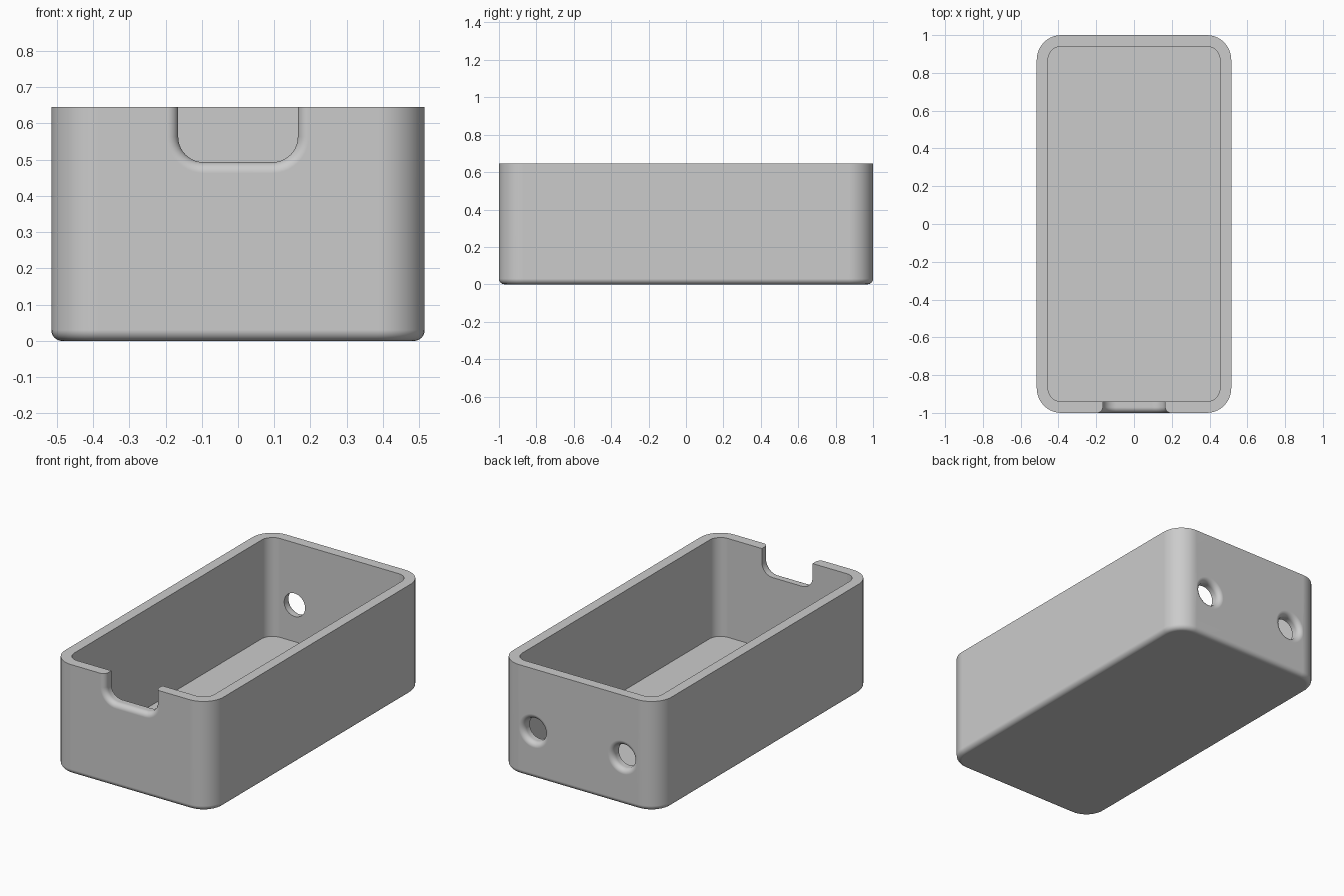
import bpy, bmesh
from math import sin, cos, pi, sqrt, radians

if "Cube" in bpy.data.objects:
    bpy.data.objects.remove(bpy.data.objects["Cube"], do_unlink=True)

# Main sizes
HX, HY, H = 0.515, 1.0, 0.645
WALL, FLOOR = 0.06, 0.064
CORNER, EDGE = 0.13, 0.03

grey = bpy.data.materials.new("light grey")
grey.use_nodes = True
grey.diffuse_color = (0.6, 0.6, 0.6, 1)
grey.node_tree.nodes["Principled BSDF"].inputs["Base Color"].default_value = (0.6, 0.6, 0.6, 1)


def rounded(hw, hh, r, steps=10):
    """Rounded rectangle outline, centred on the origin."""
    pts = []
    for q, (sx, sy) in enumerate([(1, 1), (-1, 1), (-1, -1), (1, -1)]):
        for i in range(steps + 1):
            a = (q + i / steps) * pi / 2
            pts.append((sx * (hw - r) + r * cos(a), sy * (hh - r) + r * sin(a)))
    return pts


def circle(r, n=48):
    return [(r * cos(2 * pi * i / n), r * sin(2 * pi * i / n)) for i in range(n)]


def loft(name, rings):
    """Closed solid skinned through rings of equal point count."""
    bm = bmesh.new()
    rows = [[bm.verts.new(p) for p in ring] for ring in rings]
    for a, b in zip(rows, rows[1:]):
        for i in range(len(a)):
            j = (i + 1) % len(a)
            bm.faces.new((a[i], a[j], b[j], b[i]))
    bm.faces.new(rows[0])
    bm.faces.new(rows[-1])
    bmesh.ops.recalc_face_normals(bm, faces=bm.faces)
    mesh = bpy.data.meshes.new(name)
    bm.to_mesh(mesh)
    bm.free()
    mesh.materials.append(grey)
    obj = bpy.data.objects.new(name, mesh)
    bpy.context.collection.objects.link(obj)
    return obj


def flared_cutter(name, outline, side, cx, cz):
    """Cutter through an end wall, with a rounded lip at the outside face."""
    steps = 8
    levels = [(HY + 0.05, EDGE)]
    for i in range(steps + 1):
        t = EDGE * (1 - cos(i / steps * pi / 2))
        levels.append((HY - t, EDGE - sqrt(max(0, EDGE ** 2 - (EDGE - t) ** 2))))
    levels.append((HY - 0.2, 0))
    return loft(name, [[(cx + u, side * y, cz + v) for u, v in outline(d)]
                       for y, d in levels])


# Open tray: rounded bottom edge, outer wall, rim, inner wall, floor
layers = []
for i in range(9):
    a = i / 8 * pi / 2
    layers.append((EDGE * (1 - sin(a)), EDGE * (1 - cos(a)), CORNER))
layers += [(0, H, CORNER), (WALL, H, CORNER - WALL), (WALL, FLOOR, CORNER - WALL)]
tray = loft("tray", [[(x, y, z) for x, y in rounded(HX - d, HY - d, r - (d if r == CORNER else 0))]
                     for d, z, r in layers])

# Front notch and the pair of rear holes
cutters = [flared_cutter("notch_cutter",
                         lambda d: rounded(0.165 + d, 0.207 + d, 0.07 + d),
                         -1, 0, 0.7)]
for sx, label in ((1, "left"), (-1, "right")):
    cutters.append(flared_cutter(label + "_hole_cutter", lambda d: circle(0.068 + d),
                                 1, sx * 0.29, 0.28))

bpy.ops.object.select_all(action="DESELECT")
bpy.context.view_layer.objects.active = tray
tray.select_set(True)
for cutter in cutters:
    cutter.hide_render = True
    mod = tray.modifiers.new(cutter.name, "BOOLEAN")
    mod.operation, mod.solver, mod.object = "DIFFERENCE", "EXACT", cutter
    bpy.ops.object.modifier_apply(modifier=mod.name)
    bpy.data.objects.remove(cutter, do_unlink=True)

# Smooth fillets, crisp rims, flat walls
bpy.ops.object.shade_smooth_by_angle(angle=radians(30))
weighted = tray.modifiers.new("flat_walls", "WEIGHTED_NORMAL")
weighted.keep_sharp = True
